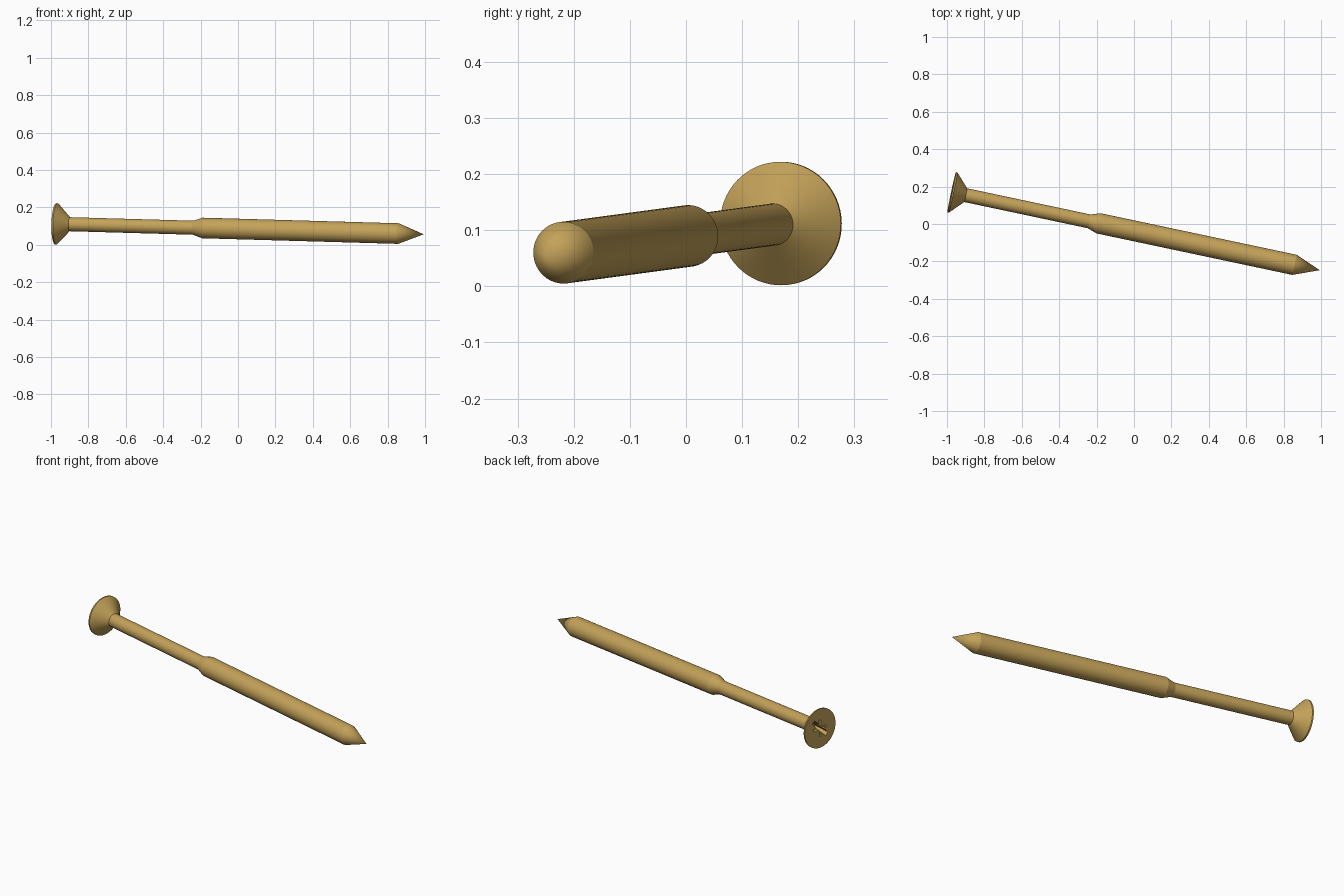
import bpy, bmesh, math
from mathutils import Vector, Matrix

cube = bpy.data.objects.get("Cube")
if cube:
    bpy.data.objects.remove(cube, do_unlink=True)

brass = bpy.data.materials.new("yellow_brass")
colour = (0.55, 0.36, 0.10, 1)
brass.diffuse_color = colour
brass.use_nodes = True
brass.node_tree.nodes["Principled BSDF"].inputs["Base Color"].default_value = colour

# Placement: local z runs from the head face to the tip
head, tip = Vector((-0.975, 0.17, 0.112)), Vector((0.993, -0.247, 0.056))
axis = (tip - head).normalized()
length = (tip - head).length
side = Vector((0, 0, 1)).cross(axis).normalized()
frame = Matrix((side, axis.cross(side), axis)).transposed().to_4x4()
place = Matrix.Translation(head) @ frame


def make_object(name, bm):
    bmesh.ops.recalc_face_normals(bm, faces=bm.faces)
    mesh = bpy.data.meshes.new(name)
    bm.to_mesh(mesh)
    bm.free()
    mesh.materials.append(brass)
    obj = bpy.data.objects.new(name, mesh)
    bpy.context.collection.objects.link(obj)
    obj.matrix_world = place
    return obj


def lathe(name, profile, sides=64):
    bm = bmesh.new()
    rings = []
    for r, z in profile:
        if r == 0:
            rings.append([bm.verts.new((0, 0, z))] * sides)
        else:
            rings.append([bm.verts.new((r * math.cos(a), r * math.sin(a), z))
                          for a in (math.tau * i / sides for i in range(sides))])
    bm.faces.new(rings[0])
    for low, high in zip(rings, rings[1:]):
        for i in range(sides):
            j = (i + 1) % sides
            loop = dict.fromkeys((low[i], low[j], high[j], high[i]))
            bm.faces.new(list(loop))
    return make_object(name, bm)


def tapered_bar(name, half_length, half_width, depth, angle):
    """Bar narrowing towards its bottom, used to cut the drive recess."""
    bm = bmesh.new()
    bmesh.ops.create_cube(bm, size=2)
    for v in bm.verts:
        scale = 0.35 if v.co.z > 0 else 1
        v.co.x *= half_length * scale
        v.co.y *= half_width * (0.8 if v.co.z > 0 else 1)
        v.co.z = depth if v.co.z > 0 else -0.005
    bm.transform(Matrix.Rotation(math.radians(angle), 4, "Z"))
    obj = make_object(name, bm)
    obj.hide_render = True
    return obj


# Countersunk head, thin neck, thick shank and pointed tip in one turned body
screw = lathe("screw_body", [
    (0.11, 0), (0.11, 0.008), (0.0375, 0.077), (0.0375, 0.752),
    (0.055, 0.803), (0.055, 1.874), (0, length)])

# Cross recess with thin diagonal notches
cutters = [tapered_bar("recess_cutter", 0.068, 0.012, 0.065, a) for a in (45, 135)]
cutters += [tapered_bar("notch_cutter", 0.05, 0.006, 0.045, a) for a in (0, 90)]
bpy.context.view_layer.objects.active = screw
screw.select_set(True)
for cutter in cutters:
    mod = screw.modifiers.new("recess", "BOOLEAN")
    mod.operation = "DIFFERENCE"
    mod.solver = "EXACT"
    mod.object = cutter
    bpy.ops.object.modifier_apply(modifier=mod.name)
for cutter in cutters:
    bpy.data.objects.remove(cutter, do_unlink=True)

bpy.ops.object.shade_smooth_by_angle(angle=math.radians(15))
